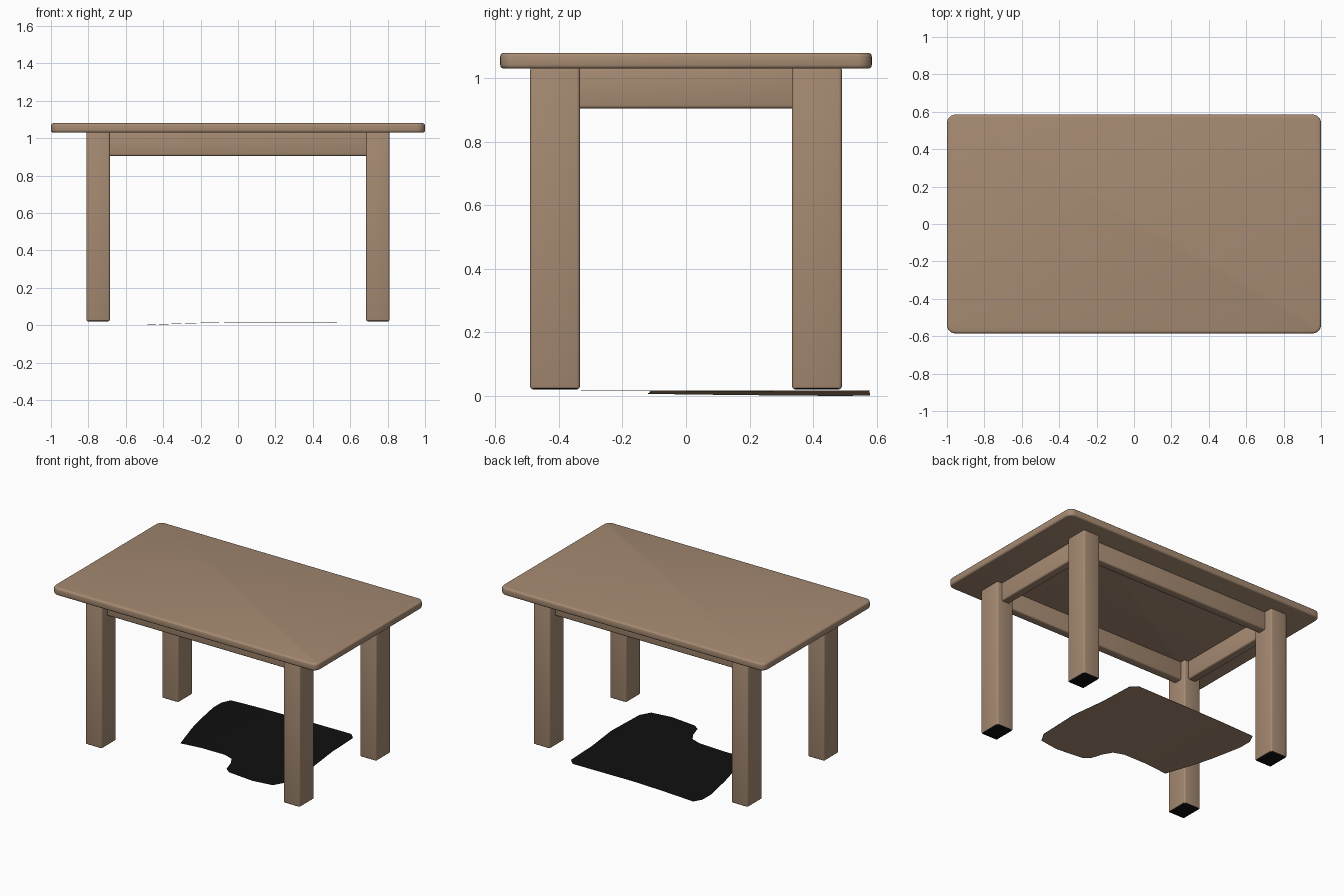
import bpy, bmesh
from mathutils import Vector

if "Cube" in bpy.data.objects:
    bpy.data.objects.remove(bpy.data.objects["Cube"])


def material(name, rgb):
    m = bpy.data.materials.new(name)
    m.diffuse_color = (*rgb, 1)
    m.use_nodes = True
    m.node_tree.nodes["Principled BSDF"].inputs["Base Color"].default_value = m.diffuse_color
    return m


WOOD = material("light brown wood", (0.38, 0.255, 0.168))
BLACK = material("black", (0.005, 0.005, 0.005))


def finish(bm, name):
    bmesh.ops.recalc_face_normals(bm, faces=bm.faces)
    me = bpy.data.meshes.new(name)
    bm.to_mesh(me)
    bm.free()
    ob = bpy.data.objects.new(name, me)
    bpy.context.collection.objects.link(ob)
    me.materials.append(WOOD)
    me.materials.append(BLACK)
    bpy.ops.object.select_all(action='DESELECT')
    ob.select_set(True)
    bpy.context.view_layer.objects.active = ob
    bpy.ops.object.shade_smooth_by_angle(angle=0.6)
    return ob


def box(name, lo, hi, bevel=0.01, corner=0.0):
    """Box with rounded edges; corner is an extra radius for upright edges."""
    lo, hi = Vector(lo), Vector(hi)
    bm = bmesh.new()
    bmesh.ops.create_cube(bm, size=1)
    for v in bm.verts:
        v.co = Vector([(lo[i] + hi[i]) / 2 + v.co[i] * (hi[i] - lo[i]) for i in range(3)])
    if corner:
        upright = [e for e in bm.edges if abs(e.verts[0].co.z - e.verts[1].co.z) > 1e-4]
        bmesh.ops.bevel(bm, geom=upright, offset=corner, segments=6, profile=0.5, affect='EDGES')
        edges = [e for e in bm.edges if abs(e.verts[0].co.z - e.verts[1].co.z) < 1e-4]
    else:
        edges = bm.edges[:]
    bmesh.ops.bevel(bm, geom=edges, offset=bevel, segments=3, profile=0.5, affect='EDGES')
    return finish(bm, name)


# Tabletop
box("tabletop", (-1, -0.585, 1.03), (1, 0.585, 1.08), 0.012, 0.045)

# Legs, with black undersides
for sx, side in ((-1, "left"), (1, "right")):
    for sy, end in ((-1, "front"), (1, "back")):
        x, y = sx * 0.7475, sy * 0.4125
        leg = box(f"{end}_{side}_leg", (x - 0.0625, y - 0.0785, 0.02),
                  (x + 0.0625, y + 0.0785, 1.035))
        for p in leg.data.polygons:
            if p.normal.z < -0.7 and p.center.z < 0.1:
                p.material_index = 1

# Aprons between the legs
for s, end, side in ((-1, "front", "left"), (1, "back", "right")):
    box(f"{end}_apron", (-0.70, s * 0.40 - 0.03, 0.905), (0.70, s * 0.40 + 0.03, 1.035))
    box(f"{side}_apron", (s * 0.745 - 0.03, -0.35, 0.905), (s * 0.745 + 0.03, 0.35, 1.035))

# Floor sheet: irregular thin plate, dipping on the left, black on top
outline = [(-0.35, -0.12), (-0.20, -0.11), (-0.02, -0.115), (0.05, -0.14), (0.085, -0.20),
           (0.11, -0.28), (0.15, -0.31), (0.34, -0.33), (0.48, -0.31), (0.52, -0.24),
           (0.53, 0.05), (0.50, 0.30), (0.49, 0.54), (0.45, 0.58), (0.0, 0.575), (-0.46, 0.58),
           (-0.49, 0.52), (-0.49, 0.43), (-0.45, 0.22), (-0.42, 0.10)]
bm = bmesh.new()
bm.faces.new([bm.verts.new((x, y, 0)) for x, y in outline])
for x in (-0.40, -0.30, -0.20, 0.0):
    bmesh.ops.bisect_plane(bm, geom=bm.verts[:] + bm.edges[:] + bm.faces[:],
                           plane_co=(x, 0, 0), plane_no=(1, 0, 0))
for v in bm.verts:
    t = max(0.0, -v.co.x) / 0.49
    v.co.z = 0.017 - 0.015 * t ** 1.5
ext = bmesh.ops.extrude_face_region(bm, geom=bm.faces[:])
for g in ext["geom"]:
    if isinstance(g, bmesh.types.BMVert):
        g.co.z -= 0.002
sheet = finish(bm, "floor_sheet")
for p in sheet.data.polygons:
    if p.normal.z > 0.5:
        p.material_index = 1
